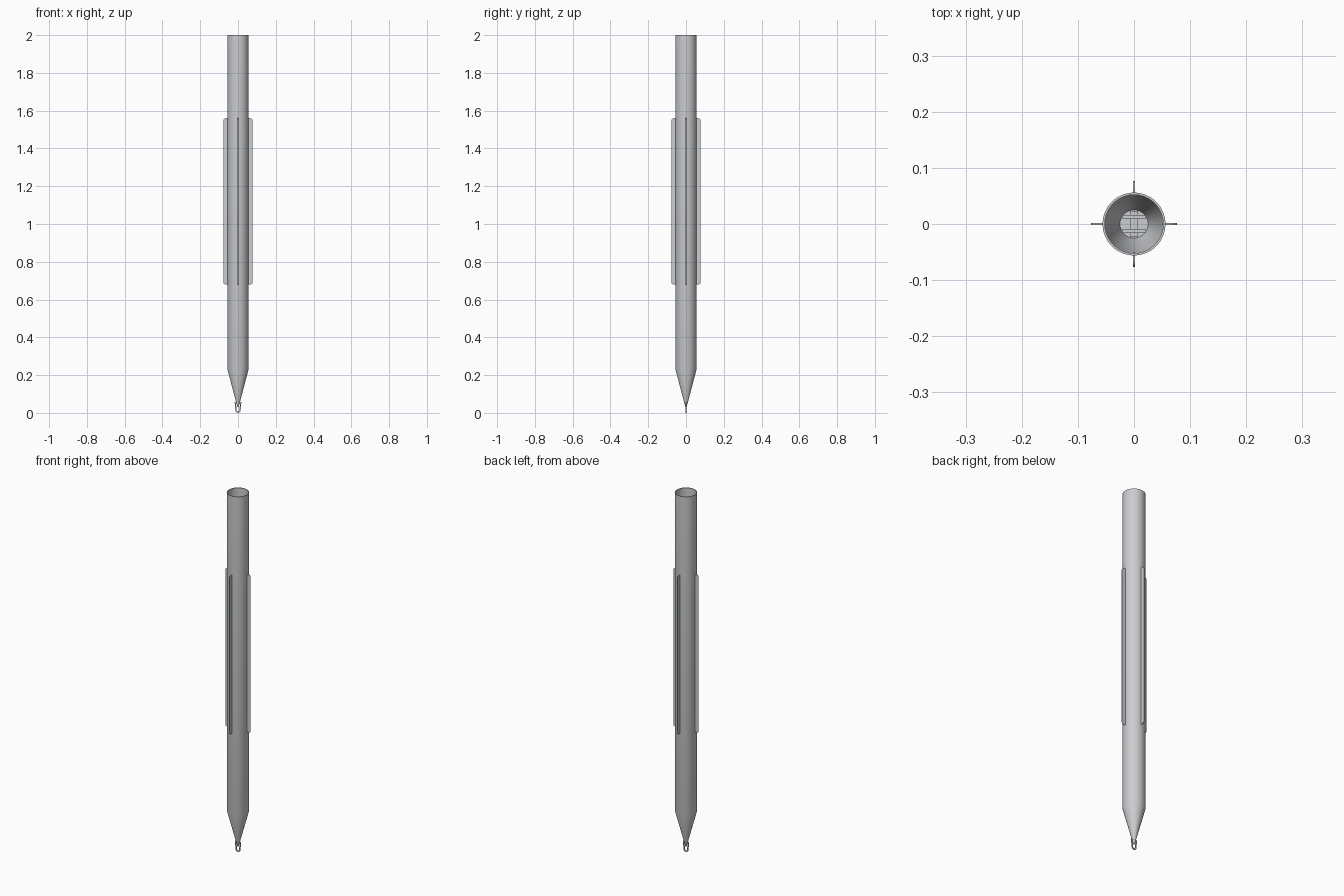
import bpy, bmesh, math
from mathutils import Matrix, Vector

cube = bpy.data.objects.get("Cube")
if cube:
    bpy.data.objects.remove(cube)

metal = bpy.data.materials.new("light_grey_metal")
metal.use_nodes = True
grey = (0.6, 0.61, 0.63, 1)
metal.diffuse_color = grey
metal.node_tree.nodes["Principled BSDF"].inputs["Base Color"].default_value = grey


def finish(name, bm, smooth=False):
    bmesh.ops.recalc_face_normals(bm, faces=bm.faces)
    mesh = bpy.data.meshes.new(name)
    bm.to_mesh(mesh)
    bm.free()
    mesh.materials.append(metal)
    obj = bpy.data.objects.new(name, mesh)
    bpy.context.collection.objects.link(obj)
    if smooth:
        bpy.ops.object.select_all(action='DESELECT')
        obj.select_set(True)
        bpy.context.view_layer.objects.active = obj
        bpy.ops.object.shade_smooth_by_angle(angle=math.radians(30))
    return obj


def lathe(name, profile, sides=64):
    bm = bmesh.new()
    verts = [bm.verts.new((r, 0, z)) for r, z in profile]
    edges = [bm.edges.new(pair) for pair in zip(verts, verts[1:])]
    bmesh.ops.spin(bm, geom=verts + edges, axis=(0, 0, 1), cent=(0, 0, 0),
                   angle=math.tau, steps=sides, use_merge=True)
    bmesh.ops.remove_doubles(bm, verts=bm.verts, dist=1e-5)
    return finish(name, bm, True)


def box(name, size, centre):
    bm = bmesh.new()
    bmesh.ops.create_cube(bm, size=1, matrix=Matrix.Translation(centre)
                          @ Matrix.Diagonal((*size, 1)))
    return finish(name, bm)


# Open tube with a conical point and a hollow inside
lathe("tube_body", [(0, 0.03), (0.003, 0.03), (0.056, 0.23), (0.056, 2),
                    (0.052, 2), (0.052, 0.23), (0.025, 0.125), (0, 0.125)])

# Crossed bars at the bottom of the hollow
box("inner_post", (0.014, 0.046, 0.012), (0, 0, 0.131))
for side, y in (("front", -0.013), ("back", 0.013)):
    box("inner_bar_" + side, (0.042, 0.006, 0.018), (0, y, 0.134))


# Four thin fins with rounded outer corners
def fin(name, angle, inner=0.05, outer=0.077, low=0.68, high=1.56, corner=0.012, half=0.0015):
    outline = [(inner, low)]
    for z, start in ((low + corner, -90), (high - corner, 0)):
        for i in range(7):
            a = math.radians(start + i * 15)
            outline.append((outer - corner + corner * math.cos(a), z + corner * math.sin(a)))
    outline.append((inner, high))
    bm = bmesh.new()
    face = bm.faces.new([bm.verts.new((x, -half, z)) for x, z in outline])
    out = bmesh.ops.extrude_face_region(bm, geom=[face])["geom"]
    moved = [v for v in out if isinstance(v, bmesh.types.BMVert)]
    bmesh.ops.translate(bm, verts=moved, vec=(0, 2 * half, 0))
    bmesh.ops.rotate(bm, verts=bm.verts, matrix=Matrix.Rotation(angle, 3, 'Z'))
    finish(name, bm)


for i, side in enumerate(("left", "back", "right", "front")):
    fin("fin_" + side, i * math.pi / 2)


# Flat eyelet at the tip: a tapered loop with a rounded bottom
def loop_outline(inset):
    points = [Vector((0.018 - inset, 0.058 - inset))]
    for i in range(13):
        a = math.radians(-i * 15)
        r = 0.014 - inset
        points.append(Vector((r * math.cos(a), 0.014 + r * math.sin(a))))
    points.append(Vector((inset - 0.018, 0.058 - inset)))
    return points


bm = bmesh.new()
rings = [[bm.verts.new((p.x, y, p.y)) for p in loop_outline(inset)]
         for inset, y in ((0, -0.002), (0.007, -0.002), (0.007, 0.002), (0, 0.002))]
count = len(rings[0])
for a, b in zip(rings, rings[1:] + rings[:1]):
    for i in range(count):
        j = (i + 1) % count
        bm.faces.new((a[i], a[j], b[j], b[i]))
finish("tip_eyelet", bm)
